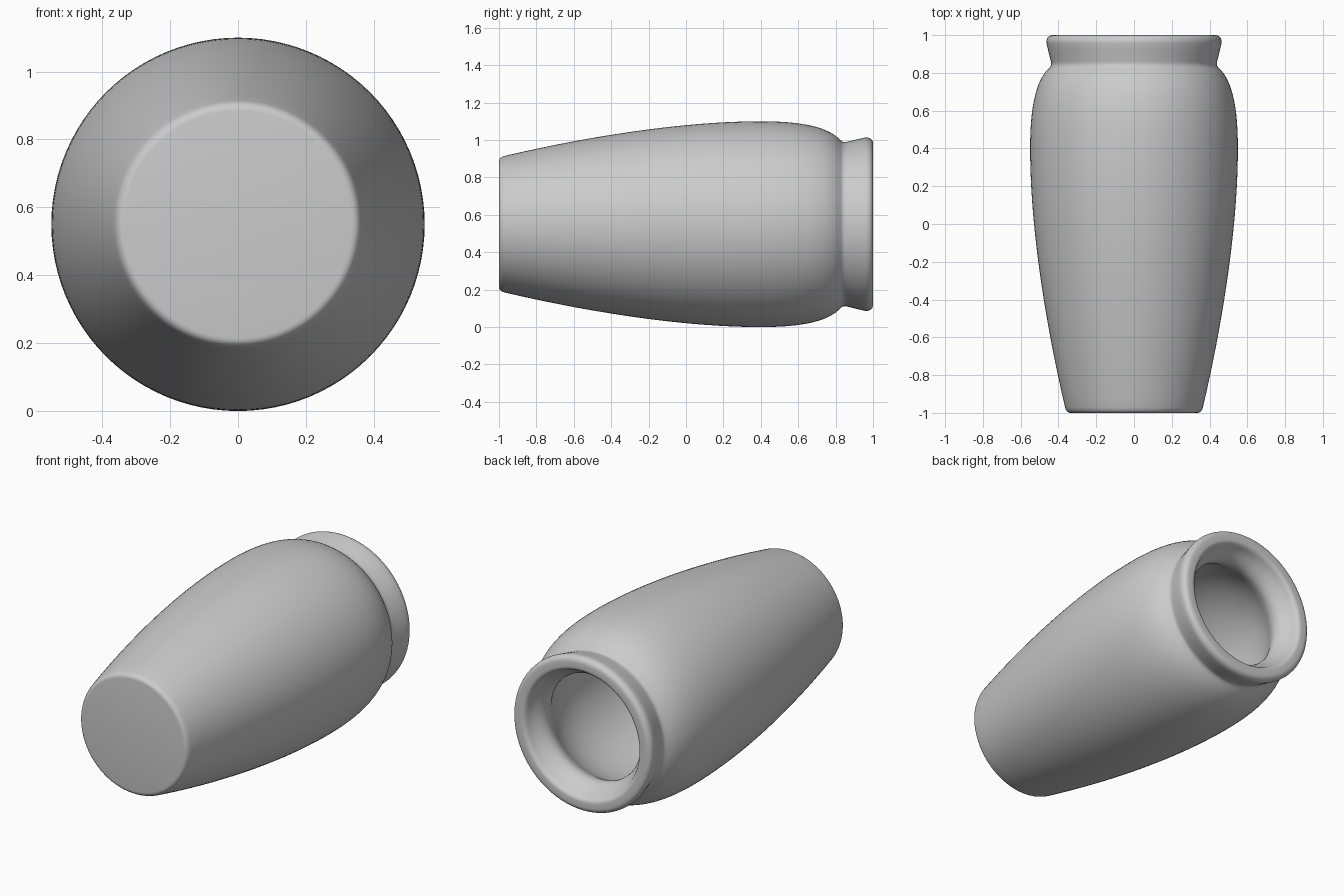
import bpy, bmesh, math
from mathutils import Vector, Matrix
from mathutils.geometry import interpolate_bezier

if "Cube" in bpy.data.objects:
    bpy.data.objects.remove(bpy.data.objects["Cube"])

SEGMENTS = 96
AXIS_HEIGHT = 0.55

# Single plain clay colour
clay = bpy.data.materials.new("grey_clay")
clay.use_nodes = True
GREY = (0.6, 0.6, 0.6, 1)
clay.diffuse_color = GREY
clay.node_tree.nodes["Principled BSDF"].inputs["Base Color"].default_value = GREY


def span(*points, steps=10):
    """Bezier span of (radius, position along the axis)."""
    return interpolate_bezier(*[Vector((r, y, 0)) for r, y in points], steps)


# Half profile: base, shoulder, neck, lip, throat, hollow inside
spans = [
    span((0, -1), (0.1, -1), (0.2, -1), (0.335, -1), steps=2),
    span((0.335, -1), (0.35, -1), (0.36, -0.99), (0.365, -0.97), steps=6),
    span((0.365, -0.97), (0.475, -0.5), (0.55, 0), (0.55, 0.4), steps=28),
    span((0.55, 0.4), (0.55, 0.62), (0.52, 0.76), (0.45, 0.825), steps=20),
    span((0.45, 0.825), (0.438, 0.837), (0.437, 0.845), (0.44, 0.86), steps=6),
    span((0.44, 0.86), (0.447, 0.89), (0.455, 0.92), (0.463, 0.955), steps=4),
    span((0.463, 0.955), (0.467, 0.98), (0.455, 1), (0.43, 1), steps=8),
    span((0.43, 1), (0.42, 1), (0.415, 1), (0.405, 1), steps=2),
    span((0.405, 1), (0.385, 1), (0.378, 0.985), (0.37, 0.965), steps=8),
    span((0.37, 0.965), (0.355, 0.93), (0.325, 0.91), (0.32, 0.87), steps=8),
    span((0.32, 0.87), (0.315, 0.78), (0.44, 0.75), (0.44, 0.4), steps=18),
    span((0.44, 0.4), (0.44, 0), (0.365, -0.5), (0.27, -0.87), steps=20),
    span((0.27, -0.87), (0.26, -0.89), (0.25, -0.9), (0.23, -0.9), steps=5),
    span((0.23, -0.9), (0.15, -0.9), (0.1, -0.9), (0, -0.9), steps=2),
]
profile = [spans[0][0]] + [p for s in spans for p in s[1:]]

# Turn the profile around the long axis
bm = bmesh.new()
verts = [bm.verts.new(p) for p in profile]
edges = [bm.edges.new(pair) for pair in zip(verts, verts[1:])]
bmesh.ops.spin(bm, geom=verts + edges, cent=(0, 0, 0), axis=(0, 1, 0),
               angle=2 * math.pi, steps=SEGMENTS)
bmesh.ops.remove_doubles(bm, verts=bm.verts, dist=0.0005)
bmesh.ops.recalc_face_normals(bm, faces=bm.faces)
bmesh.ops.transform(bm, matrix=Matrix.Translation((0, 0, AXIS_HEIGHT)), verts=bm.verts)

mesh = bpy.data.meshes.new("vase")
bm.to_mesh(mesh)
bm.free()
mesh.materials.append(clay)
vase = bpy.data.objects.new("vase", mesh)
bpy.context.collection.objects.link(vase)

# Smooth glazed surface
bpy.ops.object.select_all(action="DESELECT")
vase.select_set(True)
bpy.context.view_layer.objects.active = vase
bpy.ops.object.shade_smooth_by_angle(angle=math.radians(40))
